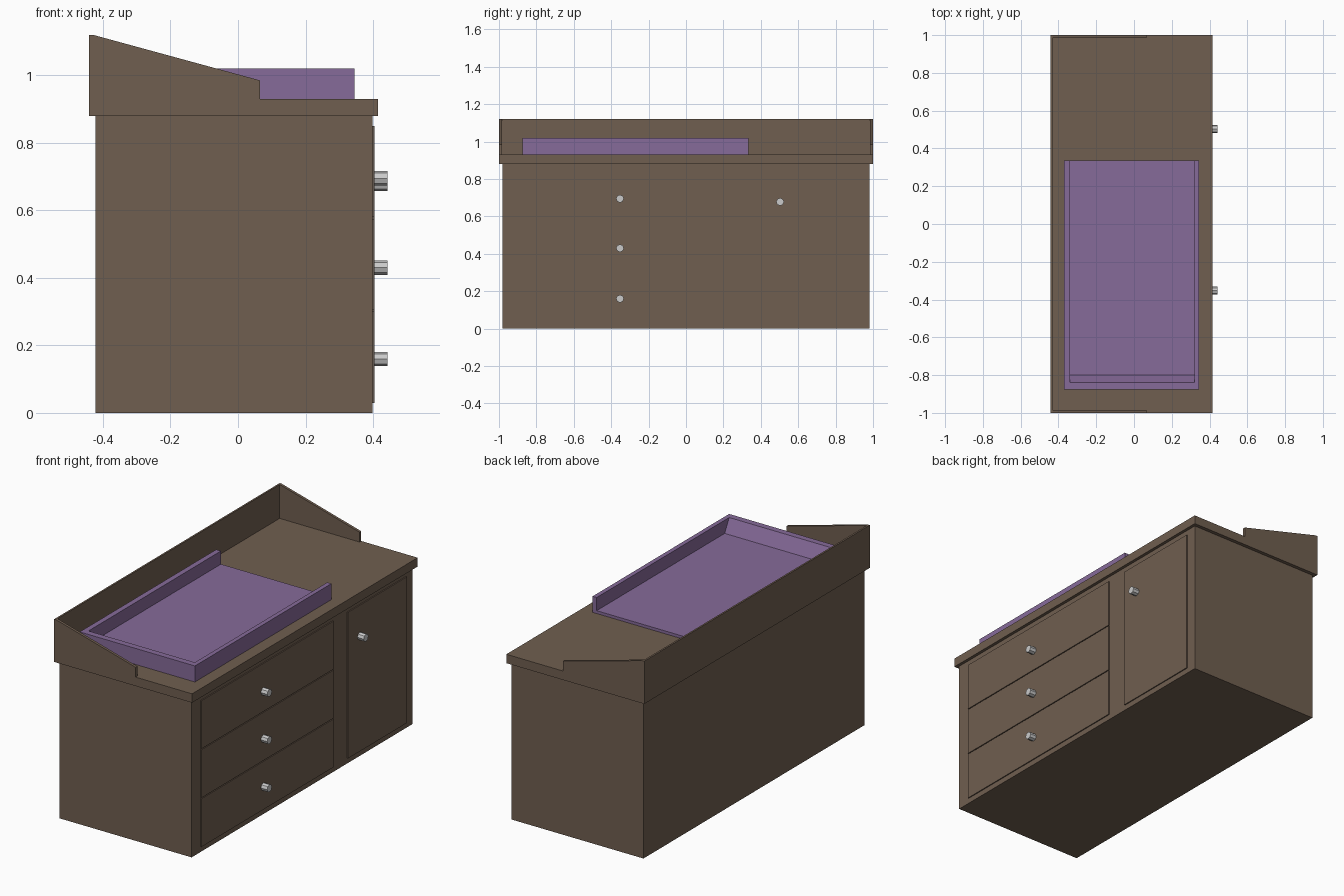
import bpy, bmesh
from math import pi

if "Cube" in bpy.data.objects:
    bpy.data.objects.remove(bpy.data.objects["Cube"])


def material(name, color):
    m = bpy.data.materials.new(name)
    m.diffuse_color = (*color, 1)
    m.use_nodes = True
    m.node_tree.nodes["Principled BSDF"].inputs["Base Color"].default_value = m.diffuse_color
    return m


WOOD = material("brown_wood", (0.162, 0.114, 0.08))
PURPLE = material("purple_pad", (0.24, 0.145, 0.32))


def prism(name, profile, axis, a, b, mat):
    """Extrude a 2D profile along x (profile in y, z) or y (profile in x, z)."""
    bm = bmesh.new()
    place = (lambda p: (a, *p)) if axis == "x" else (lambda p: (p[0], a, p[1]))
    face = bm.faces.new([bm.verts.new(place(p)) for p in profile])
    ext = bmesh.ops.extrude_face_region(bm, geom=[face])
    shift = (b - a, 0, 0) if axis == "x" else (0, b - a, 0)
    bmesh.ops.translate(bm, vec=shift,
                        verts=[v for v in ext["geom"] if isinstance(v, bmesh.types.BMVert)])
    bmesh.ops.recalc_face_normals(bm, faces=bm.faces)
    mesh = bpy.data.meshes.new(name)
    bm.to_mesh(mesh)
    bm.free()
    mesh.materials.append(mat)
    obj = bpy.data.objects.new(name, mesh)
    bpy.context.collection.objects.link(obj)
    return obj


def box(name, x, y, z, mat=WOOD):
    return prism(name, [(x[0], z[0]), (x[1], z[0]), (x[1], z[1]), (x[0], z[1])],
                 "y", y[0], y[1], mat)


def knob(name, y, z):
    bpy.ops.mesh.primitive_cylinder_add(vertices=8, radius=0.021, depth=0.045,
                                        location=(0.4205, y, z), rotation=(0, pi / 2, 0))
    bpy.context.object.name = name


# Cabinet and worktop
box("cabinet_body", (-0.422, 0.398), (-0.98, 0.98), (0, 0.88))
box("worktop", (-0.441, 0.415), (-1, 1), (0.88, 0.93))

# Back guard and sloping side guards
box("back_guard", (-0.441, -0.431), (-0.985, 0.985), (0.93, 1.12))
side = [(-0.441, 0.93), (0.065, 0.93), (0.065, 0.985), (-0.43, 1.12), (-0.441, 1.12)]
for label, s in (("left", -1), ("right", 1)):
    prism(label + "_side_guard", side, "y", s * 0.985, s, WOOD)

# Drawer fronts and door, each with a knob
for i, (z, kz) in enumerate(((0.03, 0.16), (0.305, 0.43), (0.58, 0.695))):
    box(f"drawer_front_{i + 1}", (0.398, 0.404), (-0.90, 0.27), (z, z + 0.27))
    knob(f"drawer_knob_{i + 1}", -0.353, kz)
box("door", (0.398, 0.404), (0.40, 0.92), (0.03, 0.85))
knob("door_knob", 0.503, 0.678)

# Changing pad: floor, two long rails, and a head wall sloping inwards
Y0, Y1 = -0.875, 0.335
box("pad_floor", (-0.34, 0.32), (-0.80, Y1), (0.93, 0.946), PURPLE)
box("pad_back_rail", (-0.37, -0.34), (Y0, Y1), (0.93, 1.02), PURPLE)
box("pad_front_rail", (0.32, 0.345), (Y0, Y1), (0.93, 1.02), PURPLE)
head = [(Y0, 0.93), (-0.80, 0.93), (-0.80, 0.946), (-0.84, 1.02), (Y0, 1.02)]
prism("pad_head_wall", head, "x", -0.34, 0.32, PURPLE)
